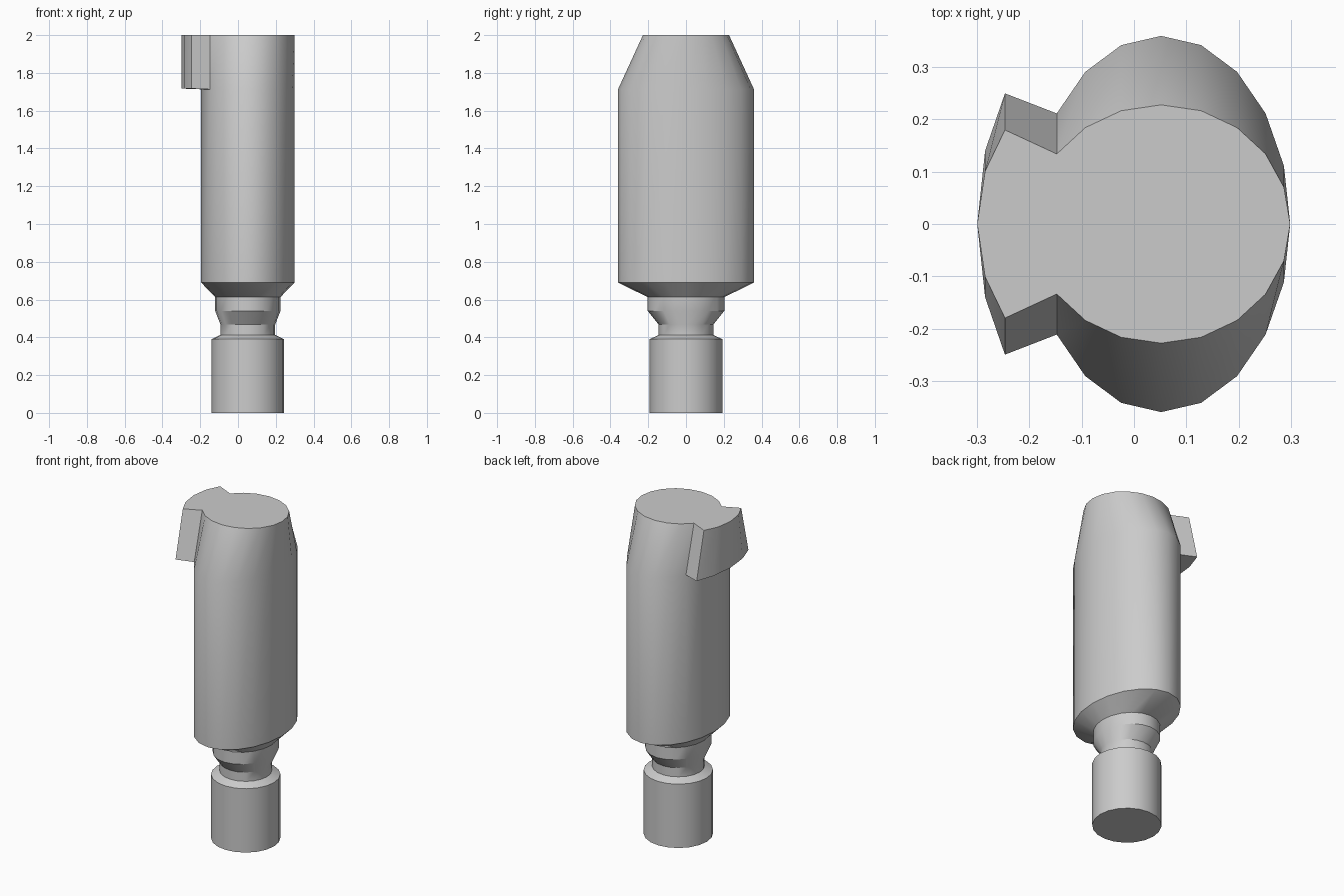
import bpy, bmesh, math

if "Cube" in bpy.data.objects:
    bpy.data.objects.remove(bpy.data.objects["Cube"])

SIDES = 20
CX = 0.052  # shared axis of all oval sections


def loft(bm, sections):
    """Stack oval rings (z, rx, ry), bridge and cap them; returns rings and wall faces."""
    rings = []
    for z, rx, ry in sections:
        rings.append([bm.verts.new((CX + rx * math.cos(math.tau * i / SIDES),
                                    ry * math.sin(math.tau * i / SIDES), z))
                      for i in range(SIDES)])
    walls = []
    for lo, hi in zip(rings, rings[1:]):
        walls.append([bm.faces.new((lo[i], lo[(i + 1) % SIDES],
                                    hi[(i + 1) % SIDES], hi[i]))
                      for i in range(SIDES)])
    bm.faces.new(rings[0][::-1])
    bm.faces.new(rings[-1])
    return rings, walls


def finish(bm, name):
    bmesh.ops.recalc_face_normals(bm, faces=bm.faces)
    mesh = bpy.data.meshes.new(name)
    bm.to_mesh(mesh)
    bm.free()
    obj = bpy.data.objects.new(name, mesh)
    bpy.context.collection.objects.link(obj)
    bpy.ops.object.select_all(action='DESELECT')
    obj.select_set(True)
    bpy.context.view_layer.objects.active = obj
    bpy.ops.object.shade_smooth_by_angle(angle=math.radians(30))


# Lower stem: round foot, groove and oval collar tucked into the body
bm = bmesh.new()
loft(bm, [(0, 0.192, 0.192), (0.39, 0.192, 0.192), (0.413, 0.145, 0.145),
          (0.468, 0.145, 0.145), (0.54, 0.173, 0.203), (0.64, 0.173, 0.203)])
finish(bm, "stem")

# Oval body, chamfered below and pinched in y at the top
bm = bmesh.new()
rings, walls = loft(bm, [(0.613, 0.173, 0.203), (0.69, 0.247, 0.36),
                         (1.713, 0.247, 0.36), (2.0, 0.247, 0.228)])

# Flared rear lip: replace the four rear wall faces with an outward step
first, last = 8, 12
bmesh.ops.delete(bm, geom=walls[2][first:last], context='FACES_ONLY')
low_in, top_in = rings[2][first:last + 1], rings[3][first:last + 1]
plan = [(-0.247, 0.25), (-0.285, 0.14), (-0.30, 0), (-0.285, -0.14), (-0.247, -0.25)]
plan_top = [(-0.247, 0.18), (-0.285, 0.101), (-0.30, 0), (-0.285, -0.101), (-0.247, -0.18)]
low_out = [bm.verts.new((x, y, 1.717)) for x, y in plan]
top_out = [bm.verts.new((x, y, 2.0)) for x, y in plan_top]
for a, b in ((low_in, low_out), (low_out, top_out), (top_out, top_in)):
    for i in range(4):
        bm.faces.new((a[i], a[i + 1], b[i + 1], b[i]))
for i in (0, 4):
    bm.faces.new((low_in[i], low_out[i], top_out[i], top_in[i]))
finish(bm, "body")
